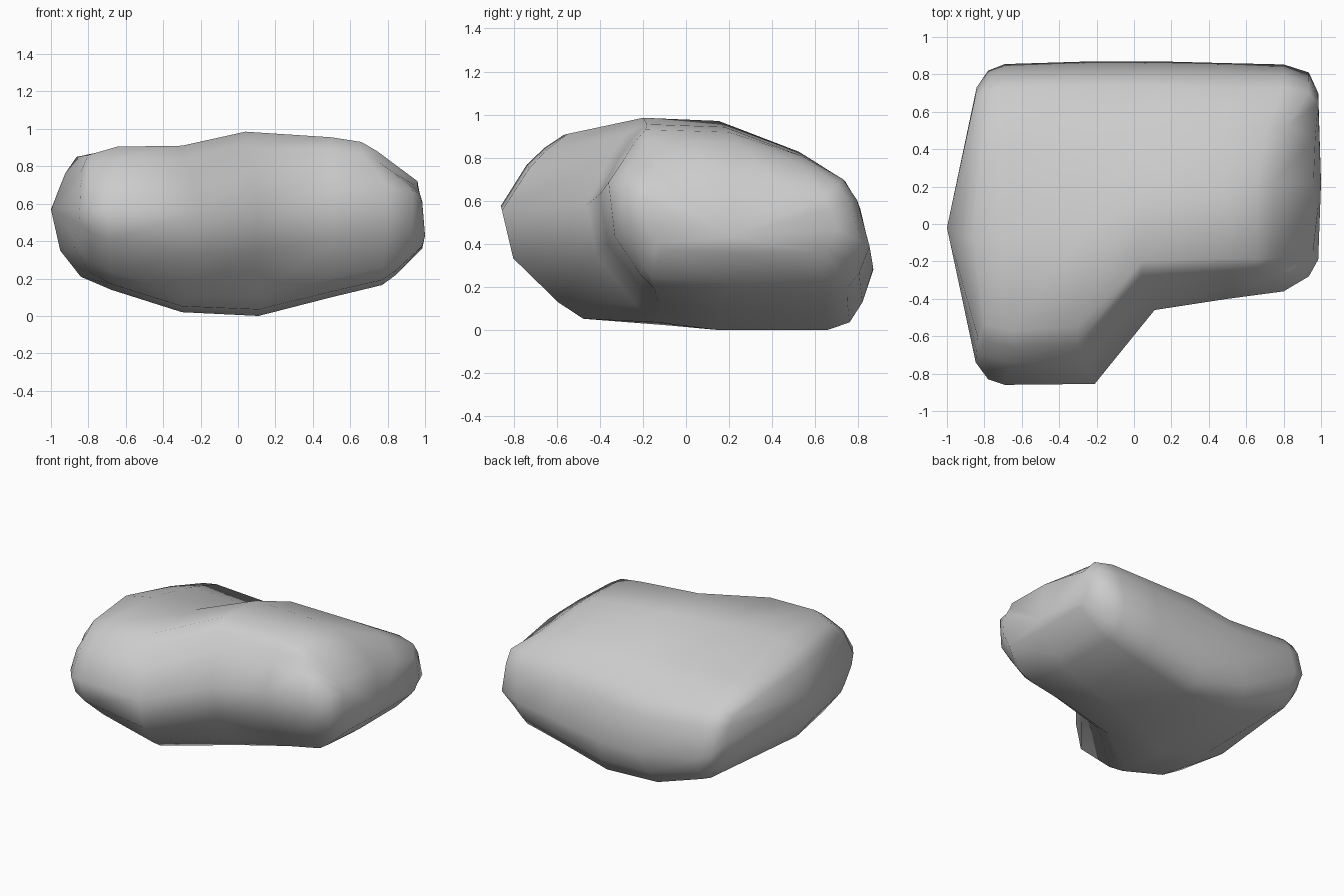
import bpy, bmesh

# Cross-sections from left to right: x, end bulge, front y, back y, bottom z, top z,
# x lean of the top, x lean of the bottom, front ridge height, front bevel size
SECTIONS = [
    (-0.84, 0.12, -0.74, 0.73, 0.35, 0.77, 0.03, 0.0, 0.52, 1.0),
    (-0.78, 0.10, -0.83, 0.82, 0.21, 0.86, 0.01, 0.03, 0.55, 1.25),
    (-0.69, 0.02, -0.86, 0.855, 0.14, 0.905, 0.05, 0.03, 0.57, 1.05),
    (-0.21, 0.0, -0.855, 0.87, 0.02, 0.91, -0.09, -0.09, 0.60, 1.05),
    (0.11, 0.0, -0.46, 0.87, 0.0, 0.985, -0.07, 0.0, 0.59, 0.9),
    (0.50, 0.0, -0.40, 0.86, 0.10, 0.955, 0.0, 0.0, 0.62, 0.75),
    (0.80, 0.0, -0.36, 0.853, 0.165, 0.93, -0.14, -0.03, 0.68, 0.62),
    (0.935, 0.0, -0.28, 0.81, 0.22, 0.88, -0.19, -0.09, 0.68, 0.4),
    (0.985, 0.0, -0.19, 0.70, 0.36, 0.72, -0.025, 0.0, 0.68, 0.5),
]
# Ring shape: blend from front to back, y offset, height fraction
RING = [
    (0, 0.0, None), (0, 0.12, 0.82), (0, 0.20, 0.92), (0, 0.29, 1.0),
    (0.46, 0, 0.985), (0.74, 0, 0.84), (1, -0.13, 0.70), (1, -0.06, 0.57),
    (1, 0.0, 0.29), (1, -0.05, 0.13), (1, -0.11, 0.035), (1, -0.21, 0.0),
    (0.45, 0, 0.0), (0, 0.36, 0.035), (0, 0.25, 0.12), (0, 0.05, 0.35),
]

bm = bmesh.new()
rings = []
for x, bulge, yf, yb, zb, zt, lean_t, lean_b, ridge, bevel in SECTIONS:
    k = min(1, (zt - zb) / 0.8)
    ring = []
    for t, off, p in RING:
        p = ridge if p is None else p
        y = yf + (yb - yf) * t + off * k * (bevel if t == 0 else 1)
        w = min(1, max(0, abs(p - 0.5) - 0.22) / 0.2)
        bx = x + w * (lean_t if p > 0.5 else lean_b)
        bx -= bulge * max(0, 1 - abs(y + 0.02) / 0.76)
        ring.append(bm.verts.new((bx, y, zb + p * (zt - zb))))
    rings.append(ring)

# Sides of the rock
n = len(RING)
for a, b in zip(rings, rings[1:]):
    for i in range(n):
        j = (i + 1) % n
        bm.faces.new((a[i], a[j], b[j], b[i]))

# Pointed left end and flat right end
for ring, tip in ((rings[0], (-1.0, -0.02, 0.57)), (rings[-1], (1.0, 0.22, 0.43))):
    c = bm.verts.new(tip)
    for i in range(n):
        bm.faces.new((ring[i], ring[(i + 1) % n], c))

bmesh.ops.recalc_face_normals(bm, faces=bm.faces[:])
mesh = bpy.data.meshes.new("rock")
bm.to_mesh(mesh)
bm.free()
mesh.shade_smooth()
rock = bpy.data.objects.new("rock", mesh)
bpy.context.collection.objects.link(rock)
